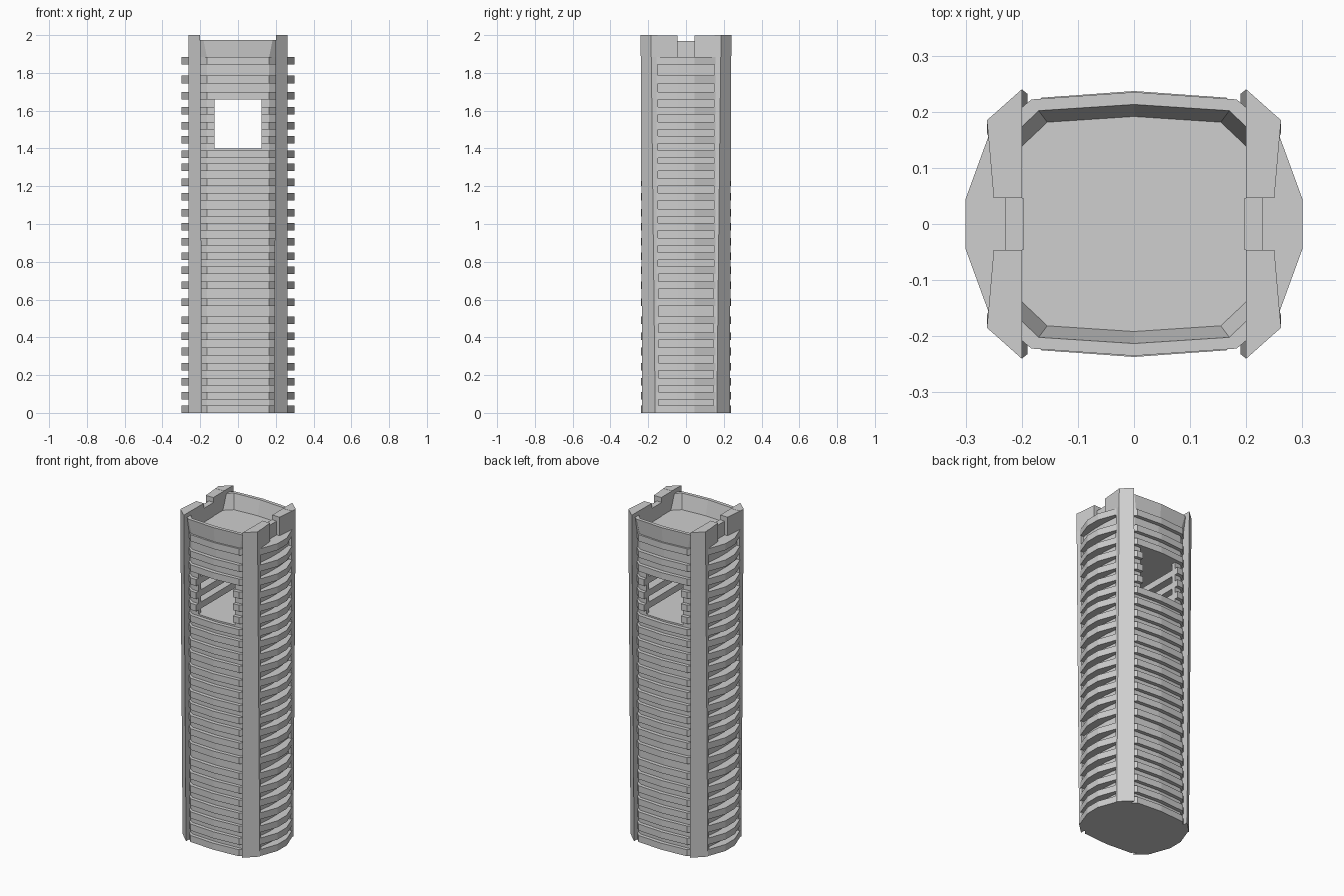
import bpy
import bmesh

if "Cube" in bpy.data.objects:
    bpy.data.objects.remove(bpy.data.objects["Cube"], do_unlink=True)

grey = bpy.data.materials.new("concrete_grey")
grey.use_nodes = True
COLOUR = (0.62, 0.62, 0.62, 1)
grey.diffuse_color = COLOUR
grey.node_tree.nodes["Principled BSDF"].inputs["Base Color"].default_value = COLOUR


def loft(name, bottom, top, z0, z1):
    """Solid between two matching outlines."""
    bm = bmesh.new()
    low = [bm.verts.new((x, y, z0)) for x, y in bottom]
    high = [bm.verts.new((x, y, z1)) for x, y in top]
    n = len(low)
    bm.faces.new(low[::-1])
    bm.faces.new(high)
    for i in range(n):
        j = (i + 1) % n
        bm.faces.new((low[i], low[j], high[j], high[i]))
    bmesh.ops.recalc_face_normals(bm, faces=bm.faces[:])
    mesh = bpy.data.meshes.new(name)
    bm.to_mesh(mesh)
    bm.free()
    mesh.materials.append(grey)
    obj = bpy.data.objects.new(name, mesh)
    bpy.context.scene.collection.objects.link(obj)
    return obj


def prism(name, outline, z0, z1):
    return loft(name, outline, outline, z0, z1)


def flip(points, sx, sy):
    return [(x * sx, y * sy) for x, y in points]


def full_outline(quarter):
    """Mirror a quarter outline that starts on x = 0."""
    right = quarter + flip(quarter, 1, -1)[::-1]
    return right + flip(right, -1, 1)[::-1][1:-1]


def side_outline(quarter, hole):
    """The part of an outline beyond x = hole."""
    half = [(hole, quarter[1][1] + 0.003)] + quarter[1:]
    return half + flip(half, 1, -1)[::-1]


SIDES = (("left", 1), ("right", -1))
ENDS = (("back", 1), ("front", -1))
SLAB = [(0, 0.237), (0.165, 0.225), (0.2, 0.19), (0.258, 0.16), (0.3, 0.045)]
CORE = [(0, 0.213), (0.165, 0.203), (0.2, 0.18), (0.24, 0.15), (0.25, 0.045)]
HOLE, HOLE_LOW, HOLE_HIGH, DECK = 0.125, 1.4, 1.66, 1.87

# Recessed core, with an open room behind the through window
prism("lower_core", full_outline(CORE), 0, HOLE_LOW)
prism("upper_core", full_outline(CORE), HOLE_HIGH, DECK)
room = [(HOLE, 0.18), (0.2, 0.165)]
for side, s in SIDES:
    wall = side_outline(CORE, HOLE) + flip(room, 1, -1) + room[::-1]
    prism(side + "_room_wall", flip(wall, s, 1), HOLE_LOW, HOLE_HIGH)

# Floor slabs, split either side of the window
SLAB_TOPS = [0.04, 0.11, 0.185, 0.265, 0.345, 0.425, 0.51, 0.605, 0.695, 0.775,
             0.85, 0.925, 1.005, 1.08, 1.165, 1.24, 1.32, 1.39]
SPLIT_TOPS = [1.465, 1.54, 1.62]
for i, z in enumerate(SLAB_TOPS + [1.7, 1.785, 1.885]):
    prism(f"floor_slab_{i + 1}", full_outline(SLAB), z - 0.04, z)
for i, z in enumerate(SPLIT_TOPS):
    for side, s in SIDES:
        part = flip(side_outline(SLAB, HOLE), s, 1)
        prism(f"{side}_split_slab_{i + 1}", part, z - 0.04, z)

# Corner columns with wider caps
COLUMN_LOW = [(0.19, 0.232), (0.262, 0.163), (0.256, 0.145), (0.19, 0.145)]
COLUMN_HIGH = [(0.2, 0.24), (0.262, 0.185), (0.258, 0.15), (0.2, 0.15)]
CAP = [(0.2, 0.239), (0.262, 0.184), (0.25, 0.046), (0.2, 0.046)]
for side, s in SIDES:
    for end, e in ENDS:
        loft(f"{end}_{side}_column", flip(COLUMN_LOW, s, e),
             flip(COLUMN_HIGH, s, e), 0, 2)
        prism(f"{end}_{side}_column_cap", flip(CAP, s, e), 1.885, 1.999)

# Flared parapets at front and back
OUTER_LOW = [(0, 0.226), (0.162, 0.212), (0.203, 0.185)]
INNER_LOW = [(0.203, 0.13), (0.152, 0.178), (0, 0.188)]
OUTER_HIGH = [(0, 0.235), (0.183, 0.222), (0.203, 0.205)]
INNER_HIGH = [(0.203, 0.17), (0.17, 0.202), (0, 0.213)]


def parapet_outline(outer, inner):
    right = outer + inner
    return right + flip(right, -1, 1)[::-1][1:-1]


for end, e in ENDS:
    loft(end + "_parapet", flip(parapet_outline(OUTER_LOW, INNER_LOW), 1, e),
         flip(parapet_outline(OUTER_HIGH, INNER_HIGH), 1, e), DECK, 1.975)

# Low walls in the notches between the caps
for side, s in SIDES:
    notch = [(0.197, -0.046), (0.23, -0.046), (0.23, 0.046), (0.197, 0.046)]
    prism(side + "_notch_wall", flip(notch, s, 1), DECK, 1.97)
